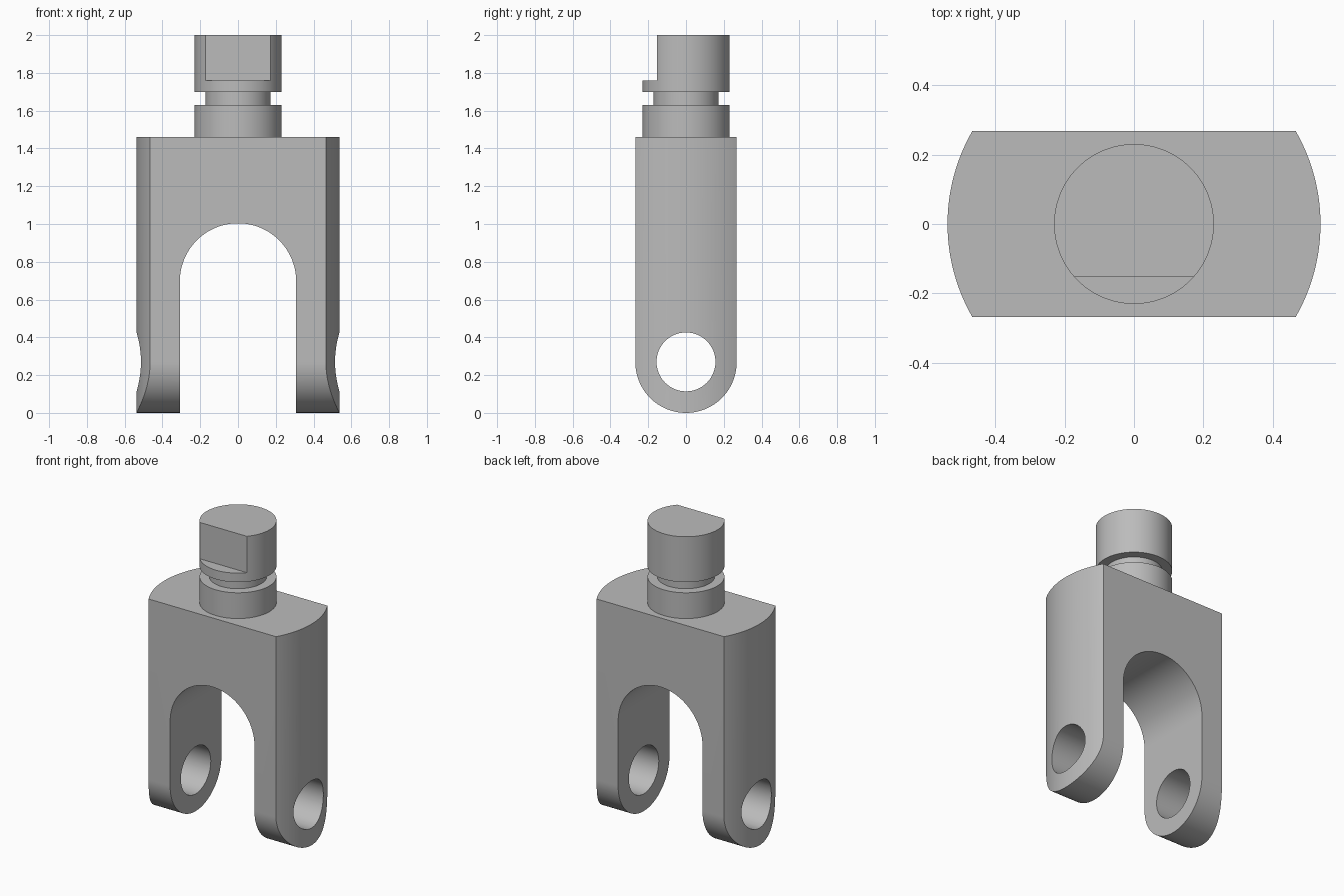
import bpy
import bmesh
from math import sin, cos, pi
from mathutils import Vector

if "Cube" in bpy.data.objects:
    bpy.data.objects.remove(bpy.data.objects["Cube"], do_unlink=True)

# Main dimensions
BODY_R, HALF_D, BODY_TOP = 0.537, 0.268, 1.46
SLOT_R, SLOT_Z = 0.308, 0.696
HOLE_R, HOLE_Z = 0.156, 0.27
STEM_R, GROOVE_R, FLAT_Y = 0.23, 0.172, -0.153

steel = bpy.data.materials.new("plain grey steel")
steel.use_nodes = True
GREY = (0.5, 0.5, 0.5, 1)
steel.diffuse_color = GREY
steel.node_tree.nodes["Principled BSDF"].inputs["Base Color"].default_value = GREY


def arc(r, start, end, centre_z=0, steps=64):
    """Points of an arc in a plane, as (across, up) pairs."""
    return [(r * cos(start + (end - start) * i / steps),
             centre_z + r * sin(start + (end - start) * i / steps))
            for i in range(steps + 1)]


def prism(name, profile, place, direction):
    """Extrude a closed profile along a direction."""
    bm = bmesh.new()
    face = bm.faces.new([bm.verts.new(place(a, b)) for a, b in profile])
    new = bmesh.ops.extrude_face_region(bm, geom=[face])["geom"]
    bmesh.ops.translate(bm, vec=Vector(direction),
                        verts=[v for v in new if isinstance(v, bmesh.types.BMVert)])
    return finish(name, bm)


def finish(name, bm):
    bmesh.ops.recalc_face_normals(bm, faces=bm.faces)
    mesh = bpy.data.meshes.new(name)
    bm.to_mesh(mesh)
    bm.free()
    mesh.materials.append(steel)
    obj = bpy.data.objects.new(name, mesh)
    bpy.context.collection.objects.link(obj)
    return obj


def activate(obj):
    bpy.ops.object.select_all(action="DESELECT")
    obj.select_set(True)
    bpy.context.view_layer.objects.active = obj


def cut(obj, tool, operation="DIFFERENCE"):
    """Apply a boolean and discard the tool."""
    mod = obj.modifiers.new("cut", "BOOLEAN")
    mod.operation, mod.solver, mod.object = operation, "EXACT", tool
    activate(obj)
    bpy.ops.object.modifier_apply(modifier=mod.name)
    bpy.data.objects.remove(tool, do_unlink=True)


# Fork body: slab with rounded feet, trimmed by a large cylinder
slab = arc(HALF_D, pi, 2 * pi, HALF_D) + [(HALF_D, BODY_TOP), (-HALF_D, BODY_TOP)]
body = prism("fork_body", slab, lambda a, b: (-0.7, a, b), (1.4, 0, 0))
round_tool = prism("round_tool", arc(BODY_R, 0, 2 * pi, steps=160)[:-1],
                   lambda a, b: (a, b, -0.5), (0, 0, 3))
cut(body, round_tool, "INTERSECT")

# Arched slot between the arms
slot = arc(SLOT_R, 0, pi, SLOT_Z) + [(-SLOT_R, -0.5), (SLOT_R, -0.5)]
cut(body, prism("slot_tool", slot, lambda a, b: (a, -0.5, b), (0, 1, 0)))

# Pin hole through both arms
cut(body, prism("hole_tool", arc(HOLE_R, 0, 2 * pi, HOLE_Z)[:-1],
                lambda a, b: (-1, a, b), (2, 0, 0)))

# Stem: turned profile with a neck groove
bm = bmesh.new()
turned = [(0, BODY_TOP), (STEM_R, BODY_TOP), (STEM_R, 1.63), (GROOVE_R, 1.63),
          (GROOVE_R, 1.70), (STEM_R, 1.70), (STEM_R, 2), (0, 2)]
verts = [bm.verts.new((r, 0, z)) for r, z in turned]
edges = [bm.edges.new(pair) for pair in zip(verts, verts[1:])]
bmesh.ops.spin(bm, geom=verts + edges, axis=(0, 0, 1), cent=(0, 0, 0),
               angle=2 * pi, steps=96, use_duplicate=False)
bmesh.ops.remove_doubles(bm, verts=bm.verts, dist=0.0001)
stem = finish("stem", bm)

# Flat milled on the front of the stem head
flat = [(-0.5, 1.76), (0.5, 1.76), (0.5, 2.5), (-0.5, 2.5)]
cut(stem, prism("flat_tool", flat, lambda a, b: (a, FLAT_Y, b), (0, -0.5, 0)))

for part in (body, stem):
    activate(part)
    bpy.ops.object.shade_smooth_by_angle(angle=pi / 9)
